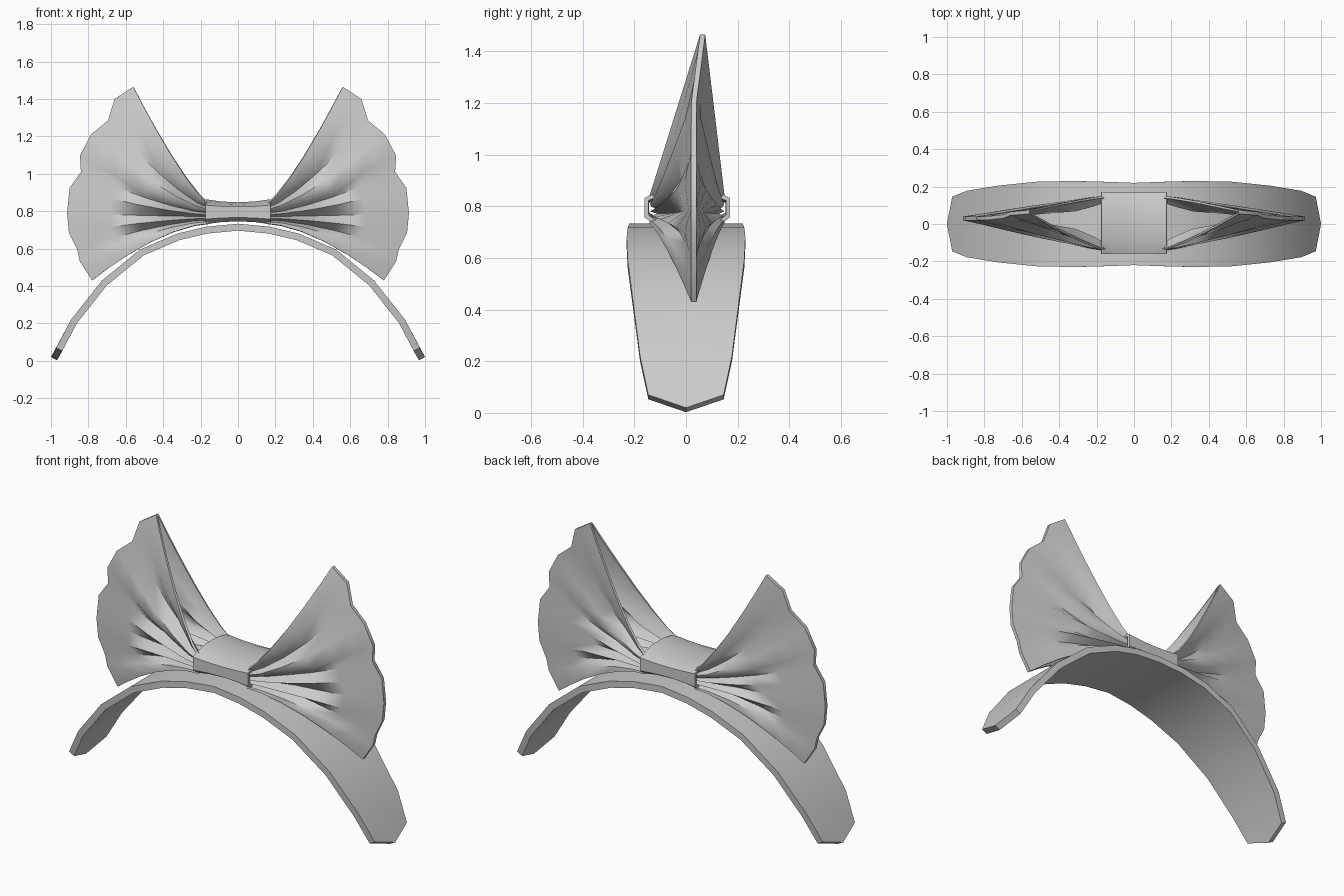
import bpy
import math

cube = bpy.data.objects.get("Cube")
if cube:
    bpy.data.objects.remove(cube, do_unlink=True)

GREY = (0.6, 0.6, 0.6, 1.0)
fabric = bpy.data.materials.new("grey_fabric")
fabric.use_nodes = True
fabric.diffuse_color = GREY
fabric.node_tree.nodes["Principled BSDF"].inputs["Base Color"].default_value = GREY


def lerp(a, b, t):
    return a + (b - a) * t


def sheet(name, rows, thickness, closed=False, mirror=False, angle=35):
    """Skin a grid of points, then thicken it inward."""
    n = len(rows[0])
    verts = [p for row in rows for p in row]
    faces = []
    for i in range(len(rows) - 1):
        for j in range(n if closed else n - 1):
            k = (j + 1) % n
            faces.append((i * n + j, (i + 1) * n + j, (i + 1) * n + k, i * n + k))
    mesh = bpy.data.meshes.new(name)
    mesh.from_pydata(verts, [], faces)
    mesh.materials.append(fabric)
    obj = bpy.data.objects.new(name, mesh)
    bpy.context.collection.objects.link(obj)
    bpy.ops.object.select_all(action='DESELECT')
    obj.select_set(True)
    bpy.context.view_layer.objects.active = obj
    solid = obj.modifiers.new("thickness", 'SOLIDIFY')
    solid.thickness = thickness
    solid.offset = -1
    if mirror:
        obj.modifiers.new("mirror", 'MIRROR').use_mirror_merge = False
    for mod in list(obj.modifiers):
        bpy.ops.object.modifier_apply(modifier=mod.name)
    bpy.ops.object.shade_smooth_by_angle(angle=math.radians(angle))
    return obj


# Headband: arched strip (x, z, half width) with pointed ends
arch = [(0, .733, .22), (.17, .717, .226), (.326, .68, .23), (.524, .595, .226),
        (.727, .43, .205), (.893, .22, .178)]
half = [[(x, -w, z), (x, 0, z), (x, w, z)] for x, z, w in arch]
half.append([(.972, -.146, .07), (1.0, 0, .02), (.972, .146, .07)])
left_out = [[(-x, y, z) for x, y, z in row] for row in reversed(half[1:])]
sheet("headband", left_out + half, .037)

# Bow knot: pinched loop around the middle
section = [(-.13, .05), (-.05, .064), (.05, .064), (.13, .05), (.165, .035),
           (.165, -.035), (.13, -.06), (-.13, -.06), (-.165, -.035), (-.165, .035)]
knot = []
for x in (-.175, -.09, 0, .09, .175):
    pinch = lerp(.76, 1.0, (x / .175) ** 2)
    knot.append([(x, .005 + y * lerp(.95, 1, pinch), .795 + z * pinch * 1.08)
                 for y, z in section])
sheet("bow_knot", knot, .018, closed=True)

# Bow wings: pleated front and back sheets that meet at a scalloped rim
rim = [(.78, .43), (.845, .53), (.86, .595), (.904, .684), (.914, .79), (.90, .925),
       (.84, 1.01), (.845, 1.097), (.786, 1.21), (.695, 1.285), (.66, 1.40), (.56, 1.465)]
valley = [0, .1, 1, .1, 1, .1, .9, .3, .1, 1, .3, 0]
steps = (0, .12, .3, .5, .7, .86, 1)


def wing_row(t, knot_y, edge_y, fold):
    row = []
    for j, (rx, rz) in enumerate(rim):
        v = j / (len(rim) - 1)
        rise = t ** lerp(1.6, 1.25, v)
        lean = max(0, rz - 1.2) * .13
        depth = fold * valley[j] * (1 - t) ** .8 * min(1, .35 + 2.5 * t)
        y = lerp(knot_y, edge_y + lean, t ** 1.25) + depth
        row.append((lerp(.155, rx, t), y, lerp(lerp(.735, .835, v), rz, rise)))
    return row


front = [wing_row(t, -.143, .02, .09) for t in steps]
back = [wing_row(t, .15, .04, -.065) for t in reversed(steps)]
sheet("bow_wings", front + back, .012, mirror=True, angle=50)
